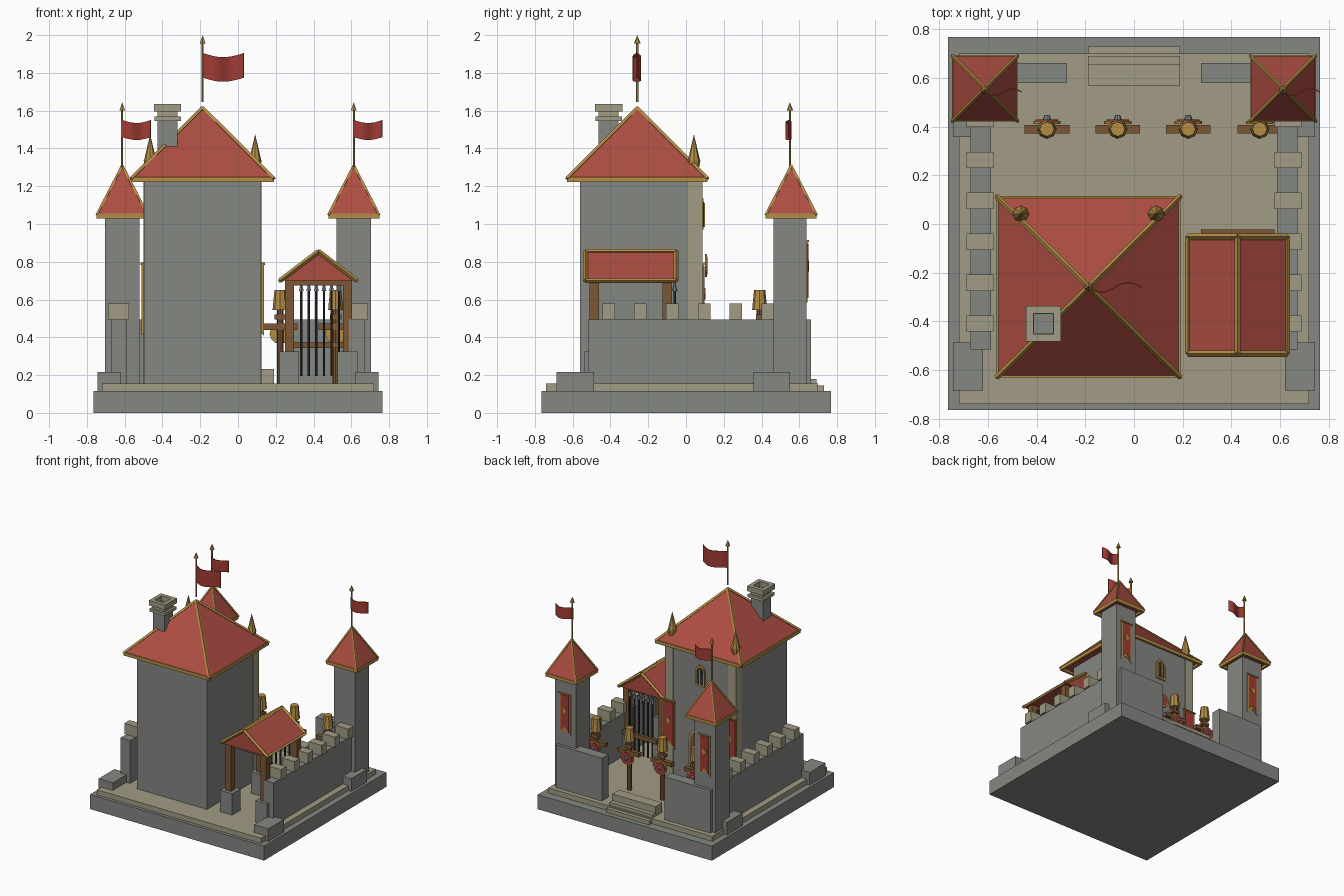
import bpy, bmesh, math
from mathutils import Vector

cube = bpy.data.objects.get("Cube")
if cube:
    bpy.data.objects.remove(cube, do_unlink=True)


def material(name, r, g, b):
    m = bpy.data.materials.new(name)
    m.use_nodes = True
    m.diffuse_color = (r, g, b, 1)
    node = next(n for n in m.node_tree.nodes if n.type == 'BSDF_PRINCIPLED')
    node.inputs["Base Color"].default_value = (r, g, b, 1)
    return m


STONE = material("grey stone", .235, .245, .225)
SAND = material("sand stone", .36, .33, .235)
RED = material("roof red", .42, .075, .055)
CLOTH = material("cloth red", .36, .045, .035)
GOLD = material("gold", .46, .27, .06)
WOOD = material("brown wood", .2, .095, .035)
DARK = material("dark iron", .03, .03, .03)
STEEL = material("steel", .2, .21, .24)


def finish(name, bm, mat):
    bmesh.ops.recalc_face_normals(bm, faces=bm.faces)
    me = bpy.data.meshes.new(name)
    bm.to_mesh(me)
    bm.free()
    me.materials.append(mat)
    ob = bpy.data.objects.new(name, me)
    bpy.context.collection.objects.link(ob)
    return ob


def prism(name, pts, y0, y1, mat):
    """Extrude an (x, z) outline from y0 to y1."""
    bm = bmesh.new()
    face = bm.faces.new([bm.verts.new((x, y0, z)) for x, z in pts])
    new = bmesh.ops.extrude_face_region(bm, geom=[face])["geom"]
    for v in new:
        if isinstance(v, bmesh.types.BMVert):
            v.co.y = y1
    return finish(name, bm, mat)


def box(name, x0, x1, y0, y1, z0, z1, mat):
    return prism(name, [(x0, z0), (x1, z0), (x1, z1), (x0, z1)], y0, y1, mat)


def rod(name, p, q, r0, r1, mat, sides=6):
    """Tapered bar between two points."""
    p, q = Vector(p), Vector(q)
    bm = bmesh.new()
    bmesh.ops.create_cone(bm, cap_ends=True, segments=sides, radius1=r0, radius2=r1, depth=(q - p).length)
    bm.transform((q - p).to_track_quat('Z', 'Y').to_matrix().to_4x4())
    bmesh.ops.translate(bm, verts=bm.verts, vec=(p + q) / 2)
    return finish(name, bm, mat)


def frame(name, x0, x1, y0, y1, z0, z1, w, mat):
    box(name + "_front", x0, x1, y0, y0 + w, z0, z1, mat)
    box(name + "_back", x0, x1, y1 - w, y1, z0, z1, mat)
    box(name + "_right", x0, x0 + w, y0 + w, y1 - w, z0, z1, mat)
    box(name + "_left", x1 - w, x1, y0 + w, y1 - w, z0, z1, mat)


def hip_roof(name, cx, cy, hx, hy, z0, z1, r):
    """Four-sided roof with gold eaves and hips."""
    bm = bmesh.new()
    base = [(cx + sx * hx, cy + sy * hy, z0) for sx, sy in ((-1, -1), (1, -1), (1, 1), (-1, 1))]
    vs = [bm.verts.new(p) for p in base]
    top = bm.verts.new((cx, cy, z1))
    bm.faces.new(vs)
    for i in range(4):
        bm.faces.new((vs[i], vs[(i + 1) % 4], top))
    finish(name, bm, RED)
    frame(name + "_eave", cx - hx, cx + hx, cy - hy, cy + hy, z0 - .018, z0 + .008, .018, GOLD)
    for p in base:
        rod(name + "_hip", p, (cx, cy, z1), r, r, GOLD, 4)


def flag(name, x, y, z0, z1, length, height):
    """Pole with a spear tip and a waving cloth."""
    rod(name + "_pole", (x, y, z0), (x, y, z1 - .04), .006, .006, GOLD)
    rod(name + "_tip", (x, y, z1 - .045), (x, y, z1), .018, 0, GOLD)
    bm = bmesh.new()
    n, cols = 12, []
    for i in range(n + 1):
        t = i / n
        py = y - length * .09 * math.sin(2 * math.pi * t) - .005
        pz = z1 - .095 - length * .1 * math.sin(math.pi * t)
        cols.append([bm.verts.new((x + t * length, py, pz - k * height)) for k in (0, 1)])
    for a, b in zip(cols, cols[1:]):
        bm.faces.new((a[0], b[0], b[1], a[1]))
    ob = finish(name + "_cloth", bm, CLOTH)
    mod = ob.modifiers.new("thickness", 'SOLIDIFY')
    mod.thickness = .005


def banner(name, cx, y, top, bottom, hw):
    """Swallow-tailed hanging with a gold edge and emblem."""
    for part, mat, g, d in (("edge", GOLD, 0, .006), ("cloth", CLOTH, .012, .01)):
        w, lo, hi = hw - g, bottom + g * 2, top - g
        prism(f"{name}_{part}", [(cx - w, lo), (cx, lo + .04), (cx + w, lo), (cx + w, hi), (cx - w, hi)], y, y + d, mat)
    m, s = (top + bottom) / 2 + .03, .02
    prism(name + "_emblem", [(cx - s, m), (cx, m - s * 1.5), (cx + s, m), (cx, m + s * 1.5)], y + .01, y + .014, GOLD)
    rod(name + "_rail", (cx - hw - .005, y + .008, top), (cx + hw + .005, y + .008, top), .007, .007, GOLD)


def arch(cx, hw, z0, spring):
    return [(cx - hw, z0), (cx + hw, z0)] + [
        (cx + hw * math.cos(a), spring + 1.3 * hw * math.sin(a)) for a in (math.pi * i / 8 for i in range(9))]


# Ground slabs and entrance steps
box("base", -.765, .765, -.765, .768, 0, .115, STONE)
box("courtyard", -.72, .72, -.74, .7, .115, .155, SAND)
for y1, z1 in ((.73, .145), (.69, .18), (.655, .232)):
    box("entry_step", -.19, .19, .57, y1, .115, z1, SAND)

# Keep
KX, KY = -.187, -.258
box("keep", -.495, .12, -.56, .08, .155, 1.235, STONE)
for x0 in (-.5, .053):
    box("keep_corner_pillar", x0, x0 + .072, .01, .087, .155, 1.23, SAND)
hip_roof("keep_roof", KX, KY, .378, .373, 1.24, 1.615, .011)
flag("keep_flag", KX, KY, 1.645, 2, .217, .13)
for s in (-1, 1):
    x = KX + s * .278
    rod("roof_finial_base", (x, .042, 1.28), (x, .042, 1.335), .024, .034, GOLD, 8)
    rod("roof_finial", (x, .042, 1.33), (x, .042, 1.475), .034, 0, GOLD, 8)
    banner("keep_banner", KX + s * .272, .088, .79, .41, .052)
prism("window_frame", arch(KX, .042, .97, 1.08), .08, .092, GOLD)
prism("window_pane", arch(KX, .028, .985, 1.08), .09, .096, DARK)
box("window_bar", KX - .004, KX + .004, .09, .1, .985, 1.11, GOLD)
prism("door_frame", arch(KX, .105, .155, .5), .08, .09, SAND)
prism("door", arch(KX, .088, .155, .5), .088, .096, WOOD)
rod("wall_shield", (KX, .1, .78), (KX, .11, .78), .06, .06, GOLD, 12)
rod("wall_shield_face", (KX, .109, .78), (KX, .114, .78), .047, .047, CLOTH, 12)

# Chimney
box("chimney", -.425, -.32, -.462, -.358, 1.3, 1.56, STONE)
frame("chimney_collar", -.442, -.303, -.48, -.34, 1.545, 1.568, .03, SAND)
frame("chimney_neck", -.425, -.32, -.462, -.358, 1.568, 1.598, .012, SAND)
frame("chimney_cap", -.444, -.301, -.483, -.337, 1.595, 1.635, .03, SAND)

# Corner towers, curtain walls and buttresses, on both sides
for s in (-1, 1):
    def sbox(name, a, b, *rest):
        box(name, min(s * a, s * b), max(s * a, s * b), *rest)
    tx = s * .613
    box("tower", tx - .092, tx + .092, .463, .638, .155, 1.045, STONE)
    hip_roof("tower_roof", tx, .557, .135, .135, 1.048, 1.31, .008)
    flag("tower_flag", tx, .55, 1.3, 1.645, .152, .09)
    banner("tower_banner", tx, .638, .91, .585, .048)
    sbox("side_wall", .587, .672, -.515, .5, .155, .495, STONE)
    sbox("back_wall", .275, .68, .58, .662, .155, .495, STONE)
    sbox("front_buttress", .62, .745, -.685, -.487, .115, .216, STONE)
    sbox("back_buttress", .62, .745, .357, .55, .115, .216, STONE)
    for i in range(6):
        y = -.41 + i * .1685
        sbox("battlement", .577, .688, y - .033, y + .033, .495, .578, SAND)

# Weapon shelter
RX0, RX1, RXM, RY0, RY1, EZ, RZ = .222, .63, .426, -.533, -.052, .7, .855
prism("shelter_roof", [(RX0, EZ), (RX1, EZ), (RXM, RZ)], RY0, RY1, RED)
rod("shelter_ridge", (RXM, RY0, RZ), (RXM, RY1, RZ), .012, .012, GOLD, 4)
for x in (RX0, RX1):
    rod("shelter_eave", (x, RY0, EZ), (x, RY1, EZ), .012, .012, GOLD, 4)
    for y in (RY0, RY1):
        rod("shelter_rake", (x, y, EZ), (RXM, y, RZ), .013, .013, GOLD, 4)
for x in (.272, .58):
    for y in (-.485, -.1):
        box("shelter_post", x - .024, x + .024, y - .025, y + .025, .3, .7, WOOD)
        box("post_footing", x - .052, x + .052, y - .052, y + .052, .155, .325, STONE)
for y in (-.485, -.1):
    box("shelter_tie_beam", .25, .604, y - .022, y + .022, .675, .703, WOOD)
box("rack_rail", .275, .577, -.045, -.022, .343, .375, WOOD)
for i in range(6):
    x = .335 + i * .04
    rod("spear_shaft", (x, -.06, .195), (x, -.06, .655), .007, .007, DARK)
    rod("spear_head", (x, -.06, .645), (x, -.06, .7), .015, 0, STEEL)

# Training dummies with helmets and shields
for x in (-.358, -.067, .223, .517):
    y = .39
    rod("dummy_post", (x, y, .155), (x, y, .56), .017, .017, WOOD, 8)
    box("dummy_arms", x - .092, x + .092, y - .017, y + .017, .44, .472, WOOD)
    box("dummy_shoulder", x - .03, x + .03, y - .02, y + .02, .495, .52, WOOD)
    rod("dummy_helmet", (x, y, .545), (x, y, .65), .04, .03, GOLD, 8)
    rod("shield_rim", (x, .412, .42), (x, .424, .42), .056, .056, GOLD, 12)
    rod("shield_face", (x, .42, .42), (x, .43, .42), .046, .046, CLOTH, 12)
    rod("shield_boss", (x, .428, .42), (x, .448, .42), .018, .01, STEEL, 8)
